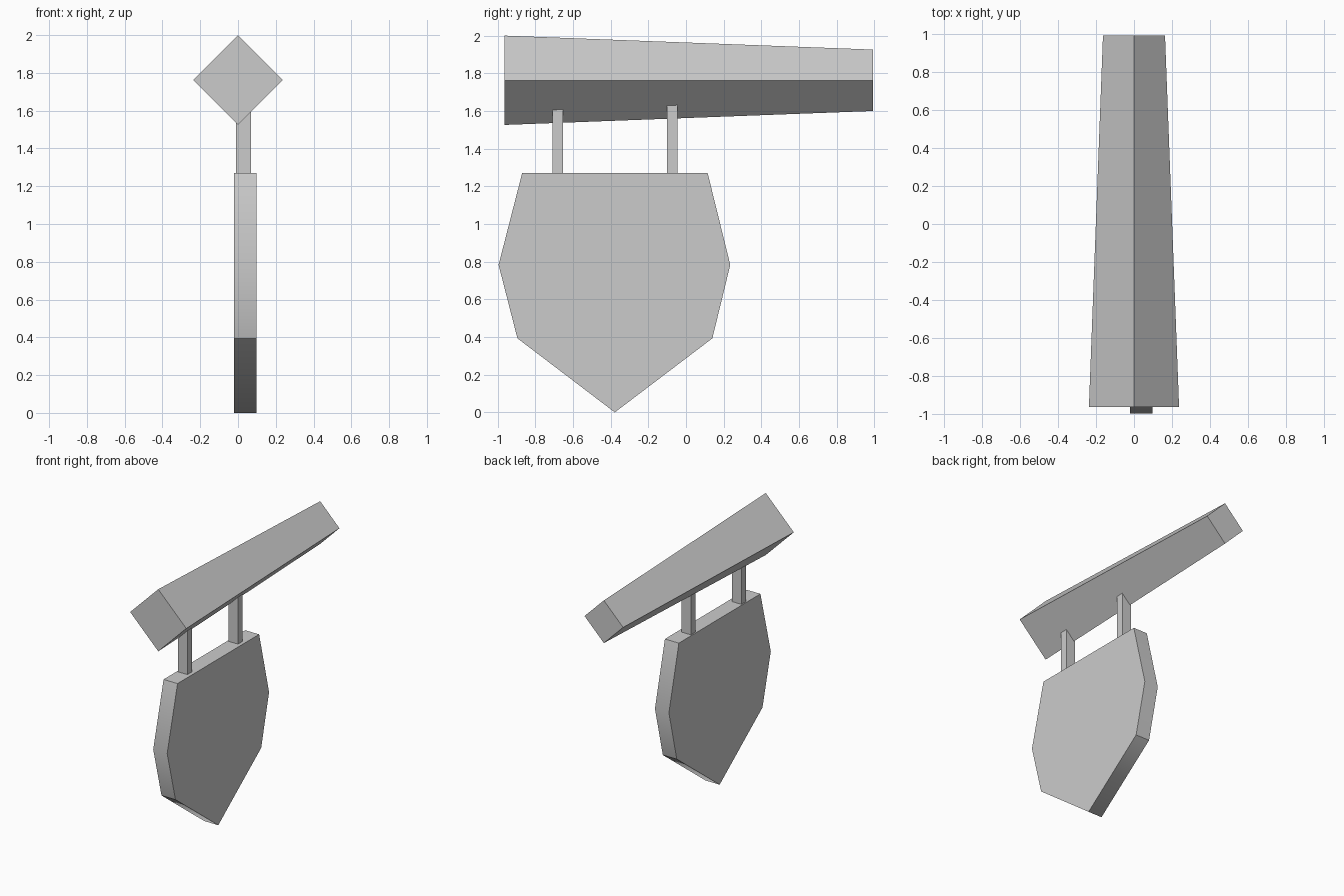
import bpy
import bmesh
from mathutils import Vector

cube = bpy.data.objects.get("Cube")
if cube:
    bpy.data.objects.remove(cube, do_unlink=True)

grey = bpy.data.materials.new("light_grey")
grey.use_nodes = True
GREY = (0.6, 0.6, 0.6, 1.0)
grey.diffuse_color = GREY
grey.node_tree.nodes["Principled BSDF"].inputs["Base Color"].default_value = GREY


def loft(name, start, end):
    """Solid between two matching outlines, with capped ends."""
    bm = bmesh.new()
    a = [bm.verts.new(p) for p in start]
    b = [bm.verts.new(p) for p in end]
    bm.faces.new(a)
    bm.faces.new(b)
    for i in range(len(a)):
        j = (i + 1) % len(a)
        bm.faces.new((a[i], a[j], b[j], b[i]))
    bmesh.ops.recalc_face_normals(bm, faces=bm.faces)
    mesh = bpy.data.meshes.new(name)
    bm.to_mesh(mesh)
    bm.free()
    mesh.materials.append(grey)
    obj = bpy.data.objects.new(name, mesh)
    bpy.context.collection.objects.link(obj)
    return obj


# Tapered square beam, turned on its edge
def diamond(y, r, z=1.763):
    return [(r, y, z), (0, y, z + r), (-r, y, z), (0, y, z - r)]


loft("beam", diamond(-0.963, 0.237), diamond(0.992, 0.163))

# Hanging sign board: shield outline extruded sideways
outline = [(-0.87, 1.27), (-0.995, 0.783), (-0.895, 0.393), (-0.378, 0),
           (0.14, 0.393), (0.235, 0.783), (0.115, 1.27)]
board = loft("sign_board", [(-0.02, y, z) for y, z in outline],
             [(0.098, y, z) for y, z in outline])

# Soft shading across the side bends and the bottom tip, sharp elsewhere
mesh = board.data
for poly in mesh.polygons:
    poly.use_smooth = True
for edge in mesh.edges:
    p, q = (Vector(mesh.vertices[v].co) for v in edge.vertices)
    soft = abs(p.x - q.x) > 0.05 and (p.z < 0.1 or 0.7 < p.z < 0.9)
    edge.use_edge_sharp = not soft

# Two posts joining the board to the beam
for name, y in (("front_post", -0.682), ("back_post", -0.072)):
    ring = [(-0.01, y - 0.028), (0.07, y - 0.028), (0.07, y + 0.028), (-0.01, y + 0.028)]
    loft(name, [(px, py, 1.26) for px, py in ring], [(px, py, 1.68) for px, py in ring])
